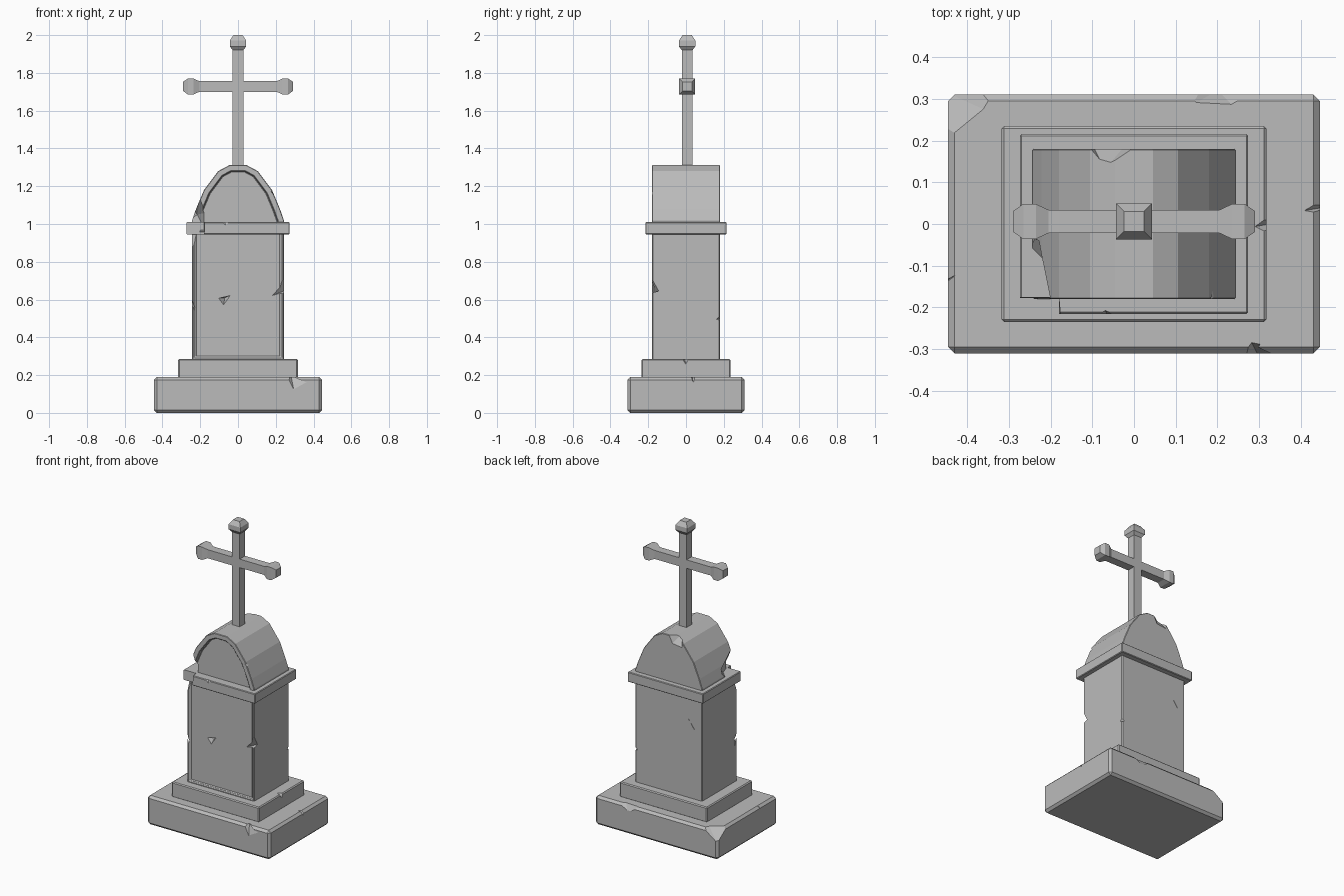
import bpy
import bmesh
from mathutils import Vector

cube = bpy.data.objects.get("Cube")
if cube:
    bpy.data.objects.remove(cube, do_unlink=True)

stone = bpy.data.materials.new("grey stone")
stone.use_nodes = True
GREY = (0.5, 0.5, 0.5, 1)
stone.diffuse_color = GREY
stone.node_tree.nodes["Principled BSDF"].inputs["Base Color"].default_value = GREY


def finish(bm, name):
    bmesh.ops.recalc_face_normals(bm, faces=bm.faces)
    mesh = bpy.data.meshes.new(name)
    bm.to_mesh(mesh)
    bm.free()
    mesh.materials.append(stone)
    obj = bpy.data.objects.new(name, mesh)
    bpy.context.collection.objects.link(obj)
    return obj


def apply(obj, mod):
    bpy.context.view_layer.objects.active = obj
    bpy.ops.object.modifier_apply(modifier=mod.name)


def bevel(obj, width):
    mod = obj.modifiers.new("worn_edges", 'BEVEL')
    mod.width, mod.segments = width, 1
    mod.limit_method, mod.angle_limit = 'ANGLE', 0.9
    apply(obj, mod)


def slab(name, profile, half_depth, edge, rim=0, recess=0):
    """Extrude an x-z outline through y, with an optional sunken front."""
    bm = bmesh.new()
    front = bm.faces.new([bm.verts.new((x, -half_depth, z)) for x, z in profile])
    back = bmesh.ops.extrude_face_region(bm, geom=[front], use_keep_orig=True)
    moved = [g for g in back["geom"] if isinstance(g, bmesh.types.BMVert)]
    bmesh.ops.translate(bm, verts=moved, vec=(0, 2 * half_depth, 0))
    bmesh.ops.recalc_face_normals(bm, faces=bm.faces)
    if rim:
        bmesh.ops.inset_region(bm, faces=[front], thickness=rim, use_even_offset=True)
        bmesh.ops.inset_region(bm, faces=[front], thickness=0.003, depth=-recess)
    obj = finish(bm, name)
    bevel(obj, edge)
    return obj


def block(name, hx, hy, z0, z1, edge, **panel):
    outline = [(-hx, z0), (hx, z0), (hx, z1), (-hx, z1)]
    return slab(name, outline, hy, edge, **panel)


def chip(obj, *chunks):
    """Knock convex broken chunks out of a part."""
    for points in chunks:
        bm = bmesh.new()
        for p in points:
            bm.verts.new(p)
        bmesh.ops.convex_hull(bm, input=bm.verts[:])
        cutter = finish(bm, "chip_cutter")
        cutter.hide_render = True
        mod = obj.modifiers.new("chip", 'BOOLEAN')
        mod.operation, mod.solver, mod.object = 'DIFFERENCE', 'EXACT', cutter
        apply(obj, mod)
        bpy.data.objects.remove(cutter, do_unlink=True)


def square_bar(name, stations, along, centre):
    """Square rings of given half width, bridged along one axis."""
    bm = bmesh.new()
    rings = []
    for t, h in stations:
        ring = []
        for a, b in ((-h, -h), (h, -h), (h, h), (-h, h)):
            offset = Vector((t, a, b)) if along == 'x' else Vector((a, b, t))
            ring.append(bm.verts.new(offset + Vector(centre)))
        rings.append(ring)
    for lower, upper in zip(rings, rings[1:]):
        for i in range(4):
            j = (i + 1) % 4
            bm.faces.new((lower[i], lower[j], upper[j], upper[i]))
    bm.faces.new(rings[0])
    bm.faces.new(rings[-1])
    return finish(bm, name)


# Stepped base
plinth = block("plinth", 0.445, 0.31, 0, 0.19, 0.015)
chip(plinth,
     # front edge gouge
     [(0.25, -0.32, 0.2), (0.3, -0.32, 0.1), (0.39, -0.32, 0.15), (0.28, -0.28, 0.2)],
     # broken rear corner
     [(-0.46, 0.32, 0.2), (-0.32, 0.32, 0.2), (-0.46, 0.18, 0.2),
      (-0.46, 0.32, 0.1), (-0.35, 0.27, 0.2)],
     # rear edge flake
     [(0.1, 0.32, 0.2), (0.31, 0.32, 0.2), (0.24, 0.28, 0.2),
      (0.14, 0.285, 0.2), (0.2, 0.32, 0.14)],
     # side edge nicks
     [(0.455, 0.065, 0.2), (0.455, 0.02, 0.2), (0.395, 0.03, 0.2), (0.455, 0.04, 0.155)],
     [(-0.455, -0.115, 0.2), (-0.42, -0.118, 0.2), (-0.455, -0.17, 0.2), (-0.455, -0.14, 0.16)])

step = block("upper_step", 0.317, 0.235, 0.185, 0.285, 0.006)
chip(step, [(0.325, 0.025, 0.295), (0.325, -0.03, 0.295),
            (0.28, -0.008, 0.295), (0.325, 0, 0.25)])

# Pillar body with sunken front panel
body = block("pillar_body", 0.243, 0.18, 0.28, 0.97, 0.005, rim=0.015, recess=0.012)
chip(body,
     # broken front corner under the band
     [(-0.25, -0.19, 0.83), (-0.17, -0.19, 0.99), (-0.25, -0.13, 0.99), (-0.25, -0.19, 0.99)],
     # gouge in the panel
     [(-0.12, -0.19, 0.605), (-0.025, -0.19, 0.627), (-0.08, -0.19, 0.55), (-0.07, -0.13, 0.61)],
     # crack across the front edge
     [(0.255, -0.19, 0.74), (0.125, -0.19, 0.6), (0.255, -0.19, 0.635), (0.255, -0.14, 0.65)],
     # rear and side nicks
     [(0.25, 0.19, 0.53), (0.25, 0.155, 0.495), (0.25, 0.19, 0.48), (0.215, 0.19, 0.5)],
     [(-0.25, -0.19, 0.62), (-0.25, -0.1, 0.6), (-0.25, -0.14, 0.5), (-0.225, -0.19, 0.55)],
     [(-0.2, 0.185, 0.72), (-0.13, 0.185, 0.82), (-0.19, 0.185, 0.74), (-0.165, 0.16, 0.77)])

# Moulding band around the pillar
band = block("band", 0.273, 0.215, 0.945, 1.01, 0.004)
chip(band,
     [(-0.3, -0.23, 0.93), (-0.18, -0.23, 0.93), (-0.18, -0.178, 0.93), (-0.3, -0.178, 0.93),
      (-0.3, -0.23, 1.03), (-0.175, -0.23, 1.03), (-0.18, -0.175, 1.03), (-0.3, -0.175, 1.03)],
     [(-0.11, -0.225, 1.015), (-0.02, -0.225, 1.015), (-0.07, -0.205, 1.015), (-0.06, -0.225, 0.97)])

# Arched head with sunken front
right_side = [(0.243, 0.97), (0.243, 1.02), (0.222, 1.08), (0.18, 1.18),
              (0.105, 1.28), (0.045, 1.312)]
arch = right_side + [(-x, z) for x, z in reversed(right_side)]
head = slab("arched_head", arch, 0.18, 0.003, rim=0.032, recess=0.022)
chip(head,
     # broken front shoulder
     [(-0.26, -0.19, 0.96), (-0.17, -0.19, 0.96), (-0.17, -0.19, 1.06), (-0.2, -0.19, 1.14),
      (-0.26, -0.19, 1.14), (-0.26, -0.03, 1.02), (-0.215, -0.04, 1.05), (-0.26, -0.04, 1.1)],
     # rear crown flake
     [(-0.13, 0.19, 1.33), (0.02, 0.19, 1.33), (-0.1, 0.19, 1.24),
      (-0.02, 0.19, 1.25), (-0.07, 0.13, 1.33)],
     # small edge notch
     [(0.165, -0.19, 1.18), (0.21, -0.19, 1.17), (0.21, -0.19, 1.13), (0.2, -0.145, 1.15)])

# Cross with flared finials
post = [(1.28, 0.028), (1.92, 0.028), (1.94, 0.043), (1.972, 0.043), (2.0, 0.024)]
square_bar("cross_post", post, 'z', (0, 0.006, 0))
arm = [(0.205, 0.028), (0.235, 0.042), (0.265, 0.042), (0.29, 0.025)]
arms = [(-t, h) for t, h in reversed(arm)] + arm
square_bar("cross_arms", arms, 'x', (0, 0.006, 1.728))
